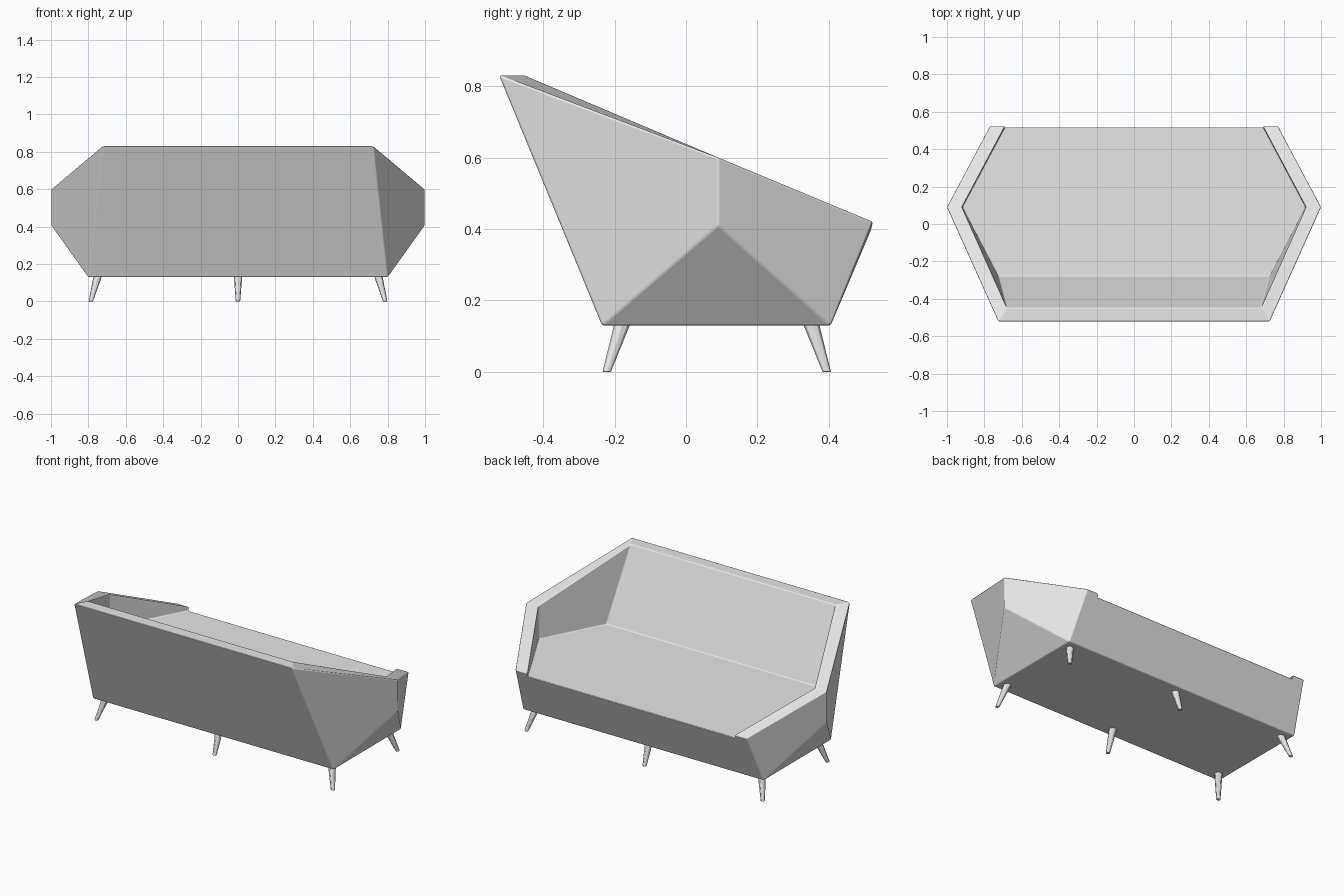
import bpy, bmesh

if "Cube" in bpy.data.objects:
    bpy.data.objects.remove(bpy.data.objects["Cube"])

# One light grey for the whole model
grey = bpy.data.materials.new("light grey")
grey.diffuse_color = (0.8, 0.8, 0.8, 1)
grey.use_nodes = True
grey.node_tree.nodes["Principled BSDF"].inputs["Base Color"].default_value = grey.diffuse_color


def add_object(name, bm):
    bmesh.ops.recalc_face_normals(bm, faces=bm.faces[:])
    for f in bm.faces:
        f.smooth = True
    me = bpy.data.meshes.new(name)
    bm.to_mesh(me)
    bm.free()
    me.materials.append(grey)
    ob = bpy.data.objects.new(name, me)
    bpy.context.collection.objects.link(ob)
    return ob


def add_bevel(ob, width, segments):
    m = ob.modifiers.new("rounded edges", 'BEVEL')
    m.width = width
    m.segments = segments
    m.limit_method = 'ANGLE'
    m.angle_limit = 0.35
    m.harden_normals = True


# Faceted sofa shell: corner points of the right half, mirrored to the left
half = {
    "base_back": (0.80, -0.235, 0.13), "base_front": (0.80, 0.405, 0.13),
    "side_low": (1.00, 0.09, 0.41), "side_top": (1.00, 0.09, 0.60),
    "back_top": (0.725, -0.523, 0.83), "arm_tip": (0.77, 0.523, 0.42),
    "in_back": (0.68, -0.448, 0.83), "in_side": (0.92, 0.09, 0.60),
    "in_tip": (0.69, 0.523, 0.42), "seat_back": (0.725, -0.28, 0.40),
    "seat_side": (0.918, 0.09, 0.40), "seat_tip": (0.69, 0.518, 0.40),
}
bm = bmesh.new()
R = {k: bm.verts.new(p) for k, p in half.items()}
L = {k: bm.verts.new((-p[0], p[1], p[2])) for k, p in half.items()}

# Faces repeated on both sides: outer facets, rim, inner arm walls
side_faces = [
    ("base_back", "side_low", "side_top", "back_top"),
    ("base_front", "arm_tip", "side_top", "side_low"),
    ("base_back", "base_front", "side_low"),
    ("back_top", "side_top", "in_side", "in_back"),
    ("side_top", "arm_tip", "in_tip", "in_side"),
    ("in_back", "in_side", "seat_side", "seat_back"),
    ("in_side", "in_tip", "seat_tip", "seat_side"),
]
for names in side_faces:
    for S in (R, L):
        bm.faces.new([S[n] for n in names])

# Faces spanning the middle: base, back, back rim, inner back, seat, front
for names in [
    ("base_back", "base_front"), ("base_back", "back_top"),
    ("back_top", "in_back"), ("in_back", "seat_back"),
    ("seat_back", "seat_side", "seat_tip"),
    ("base_front", "arm_tip", "in_tip", "seat_tip"),
]:
    bm.faces.new([R[n] for n in names] + [L[n] for n in reversed(names)])
shell = add_object("sofa_shell", bm)
add_bevel(shell, 0.006, 3)


# Tapered splayed legs
def add_leg(name, top, foot):
    bm = bmesh.new()
    bmesh.ops.create_cone(bm, cap_ends=True, segments=8,
                          radius1=0.012, radius2=0.023, depth=1)
    for v in bm.verts:
        t = v.co.z + 0.5
        v.co.x += foot[0] + (top[0] - foot[0]) * t
        v.co.y += foot[1] + (top[1] - foot[1]) * t
        v.co.z = 0.135 * t
    ob = add_object(name, bm)
    add_bevel(ob, 0.002, 2)


for row, y_top, y_foot in (("back", -0.178, -0.222), ("front", 0.35, 0.394)):
    for side, s in (("left", -1), ("middle", 0), ("right", 1)):
        add_leg(f"{row}_{side}_leg", (0.75 * s, y_top), (0.787 * s, y_foot))
